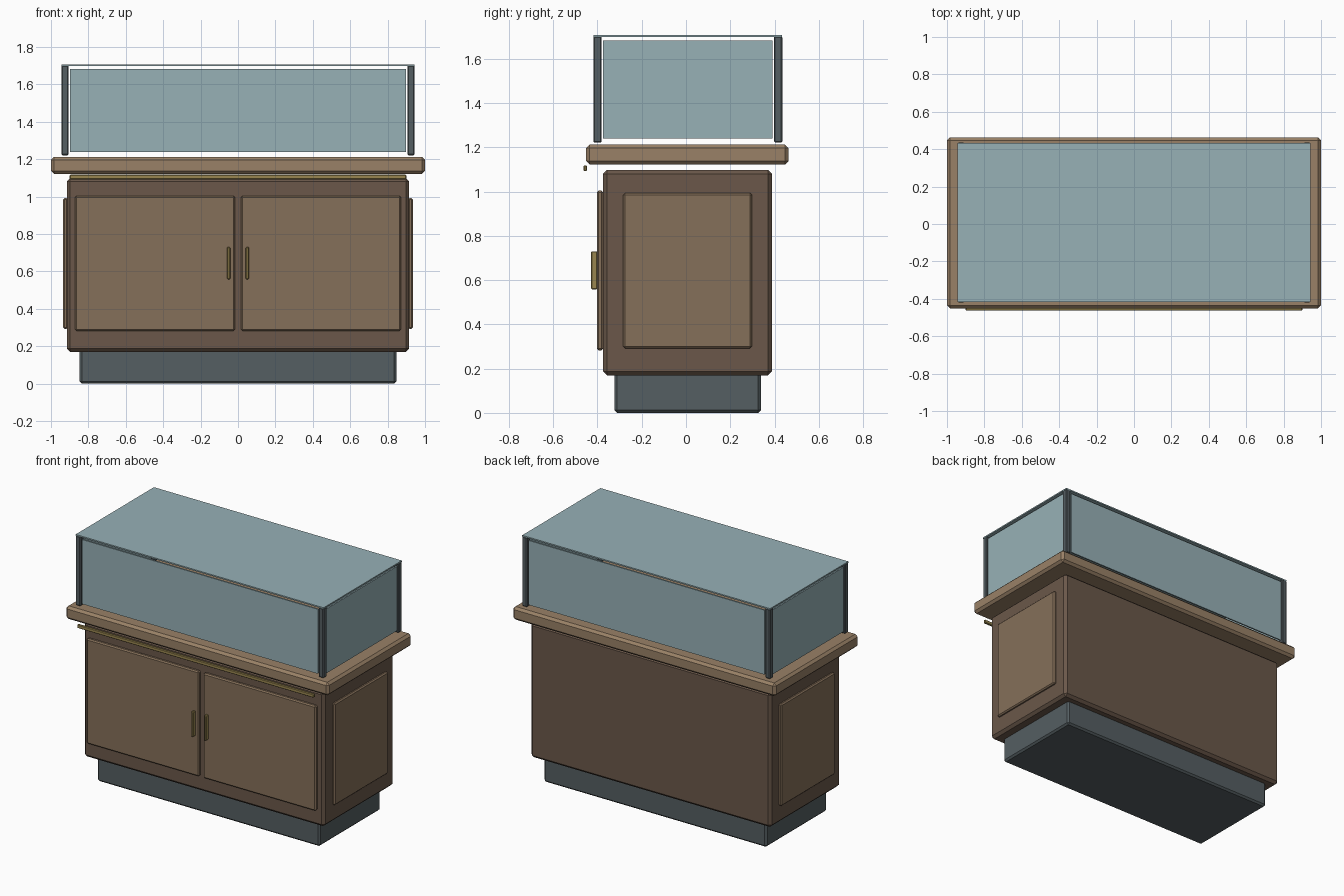
import bpy

if "Cube" in bpy.data.objects:
    bpy.data.objects.remove(bpy.data.objects["Cube"])

CY = 0.007   # depth centre of the cabinet
GY = 0.008   # depth centre of the glass case


def material(name, rgb):
    m = bpy.data.materials.new(name)
    m.diffuse_color = (*rgb, 1)
    m.use_nodes = True
    m.node_tree.nodes["Principled BSDF"].inputs["Base Color"].default_value = m.diffuse_color
    return m


DARK = material("dark_wood", (0.145, 0.097, 0.068))
PANEL = material("panel_wood", (0.235, 0.16, 0.10))
TOP = material("counter_wood", (0.32, 0.22, 0.135))
METAL = material("dark_metal", (0.09, 0.113, 0.122))
BRASS = material("brass", (0.32, 0.24, 0.08))
GLASS = material("glass", (0.31, 0.44, 0.47))


def box(name, x, y, z, mat, bevel=0.0):
    """Box from (min, max) ranges on each axis, with an optional chamfer."""
    ranges = (x, y, z)
    bpy.ops.mesh.primitive_cube_add(size=1, location=[(a + b) / 2 for a, b in ranges])
    ob = bpy.context.object
    ob.name = name
    ob.scale = [abs(b - a) for a, b in ranges]
    bpy.ops.object.transform_apply(location=False, rotation=False, scale=True)
    ob.data.materials.append(mat)
    if bevel:
        mod = ob.modifiers.new("edge_chamfer", 'BEVEL')
        mod.width = bevel
        mod.segments = 1
    return ob


# Plinth, cabinet body and countertop
box("plinth", (-0.847, 0.847), (CY - 0.331, CY + 0.331), (0, 0.18), METAL, 0.012)
box("cabinet_body", (-0.915, 0.915), (CY - 0.382, CY + 0.382), (0.17, 1.098), DARK, 0.018)
box("countertop", (-1, 1), (CY - 0.458, CY + 0.456), (1.122, 1.212), TOP, 0.016)

# Brass rail under the front edge of the countertop
box("front_rail", (-0.9, 0.9), (-0.4635, -0.447), (1.092, 1.117), BRASS, 0.004)

for s, side in ((-1, "left"), (1, "right")):
    # Doors, handles and raised end panels
    box(side + "_door", (s * 0.016, s * 0.872), (-0.403, -0.374), (0.282, 1.004), PANEL, 0.008)
    box(side + "_handle", (s * 0.041, s * 0.058), (-0.429, -0.401), (0.558, 0.73), BRASS, 0.004)
    box(side + "_end_panel", (s * 0.910, s * 0.935), (CY - 0.291, CY + 0.291), (0.292, 0.993), PANEL, 0.008)

    # Side glass
    box(side + "_glass", (s * 0.927, s * 0.937), (GY - 0.383, GY + 0.383), (1.239, 1.682), GLASS)

    # Corner posts
    for t, end in ((-1, "front"), (1, "back")):
        box(f"{end}_{side}_post", (s * 0.906, s * 0.944), (GY + t * 0.389, GY + t * 0.427),
            (1.221, 1.702), METAL, 0.006)

# Front, back and top glass
for t, end in ((-1, "front"), (1, "back")):
    box(end + "_glass", (-0.897, 0.897), (GY + t * 0.411, GY + t * 0.421), (1.239, 1.682), GLASS)
box("top_glass", (-0.943, 0.943), (GY - 0.425, GY + 0.425), (1.698, 1.707), GLASS)
